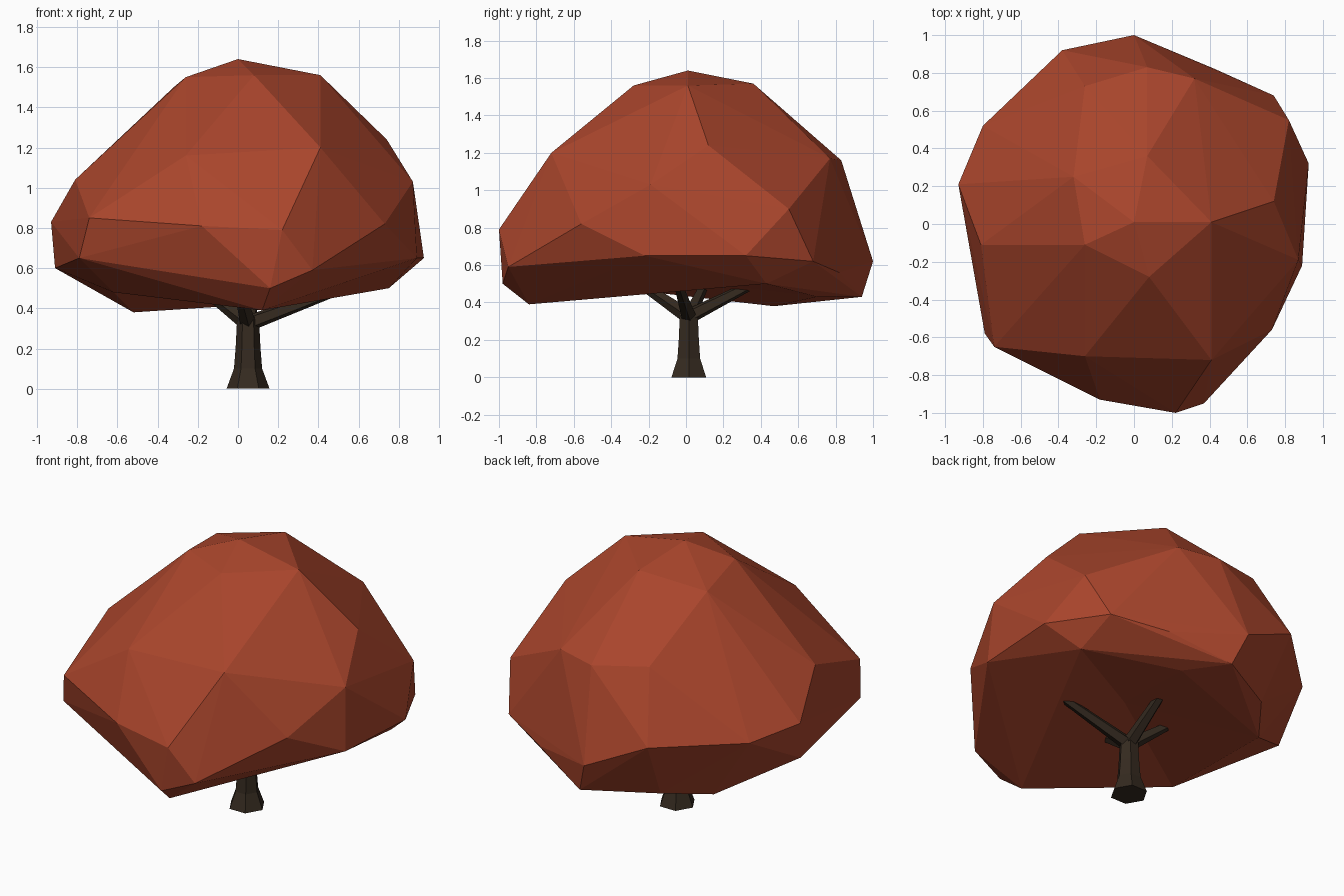
import bpy, bmesh, math
from mathutils import Vector

if "Cube" in bpy.data.objects:
    bpy.data.objects.remove(bpy.data.objects["Cube"])


def material(name, rgb):
    m = bpy.data.materials.new(name)
    m.diffuse_color = (*rgb, 1)
    m.use_nodes = True
    m.node_tree.nodes["Principled BSDF"].inputs["Base Color"].default_value = m.diffuse_color
    return m


def finish(bm, name, mat):
    bmesh.ops.recalc_face_normals(bm, faces=bm.faces)
    me = bpy.data.meshes.new(name)
    bm.to_mesh(me)
    bm.free()
    me.materials.append(mat)
    ob = bpy.data.objects.new(name, me)
    bpy.context.collection.objects.link(ob)
    return ob


def tube(name, rings, sides, mat, upright=False):
    """Faceted limb through (centre, radius) rings."""
    bm = bmesh.new()
    axis = Vector(rings[-1][0]) - Vector(rings[0][0])
    rot = axis.to_track_quat('Z', 'Y')
    loops = []
    for c, r in rings:
        loop = []
        for i in range(sides):
            a = 2 * math.pi * i / sides
            p = Vector((r * math.cos(a), r * math.sin(a), 0))
            loop.append(bm.verts.new(Vector(c) + (p if upright else rot @ p)))
        loops.append(loop)
    for lo, hi in zip(loops, loops[1:]):
        for i in range(sides):
            j = (i + 1) % sides
            bm.faces.new((lo[i], lo[j], hi[j], hi[i]))
    bm.faces.new(loops[0])
    bm.faces.new(loops[-1])
    return finish(bm, name, mat)


leaf = material("autumn_leaf", (0.40, 0.06, 0.025))
bark = material("dark_bark", (0.035, 0.023, 0.014))

# Canopy: faceted hull through its corner points
crown = [(0, .01, 1.64), (.41, .01, 1.56), (.07, .36, 1.57), (.08, -.28, 1.56),
         (-.26, -.11, 1.55), (-.32, .25, 1.50)]
shoulder = [(.41, -.72, 1.20), (-.26, -.70, 1.16), (.74, .12, 1.24), (.32, .77, 1.17),
            (.07, .83, 1.16), (-.26, .73, 1.20), (.87, -.19, 1.03), (-.81, -.11, 1.04)]
rim = [(-.74, -.65, .85), (-.18, -.93, .81), (.22, -1, .79), (.73, -.56, .82),
       (.82, .55, .90), (-.38, .92, .80), (-.80, .52, .79), (-.93, .21, .83)]
skirt = [(.89, -.22, .65), (.925, .32, .65), (.74, .68, .62), (.37, -.95, .59),
         (.16, -.98, .50), (-.79, -.58, .65), (-.91, .18, .60), (0, 1, .62),
         (.43, .82, .56), (.07, .94, .43), (-.33, .72, .43)]
under = [(.12, -.84, .39), (-.62, -.40, .48), (-.52, .47, .38), (.24, .70, .43),
         (.75, .43, .50)]

bm = bmesh.new()
for p in crown + shoulder + rim + skirt:
    bm.verts.new(p)
ring = [bm.verts.new(p) for p in under]
bmesh.ops.convex_hull(bm, input=bm.verts[:])
# Hollow underside: swap the flat bottom faces for a fan to a raised point
flat = [f for f in bm.faces if all(v in ring for v in f.verts)]
bmesh.ops.delete(bm, geom=flat, context='FACES_ONLY')
border = [e for e in bm.edges if len(e.link_faces) == 1]
hub = bm.verts.new((.18, .13, .50))
for e in border:
    bm.faces.new((e.verts[0], e.verts[1], hub))
bmesh.ops.delete(bm, geom=[e for e in bm.edges if not e.link_faces], context='EDGES')
bmesh.ops.delete(bm, geom=[v for v in bm.verts if not v.link_faces], context='VERTS')
finish(bm, "canopy", leaf)

# Trunk with flared foot
tube("trunk", [((.05, .015, 0), .107), ((.05, .015, .10), .07),
               ((.05, .015, .20), .062), ((.05, .015, .36), .054)], 6, bark, upright=True)

# Branches spreading into the canopy
for i, tip in enumerate([(.50, -.04, .49), (.09, .40, .52), (-.18, .10, .50), (.0, -.26, .51)]):
    tube(f"branch_{i + 1}", [((.05, .015, .325), .042), (tip, .024)], 5, bark)
